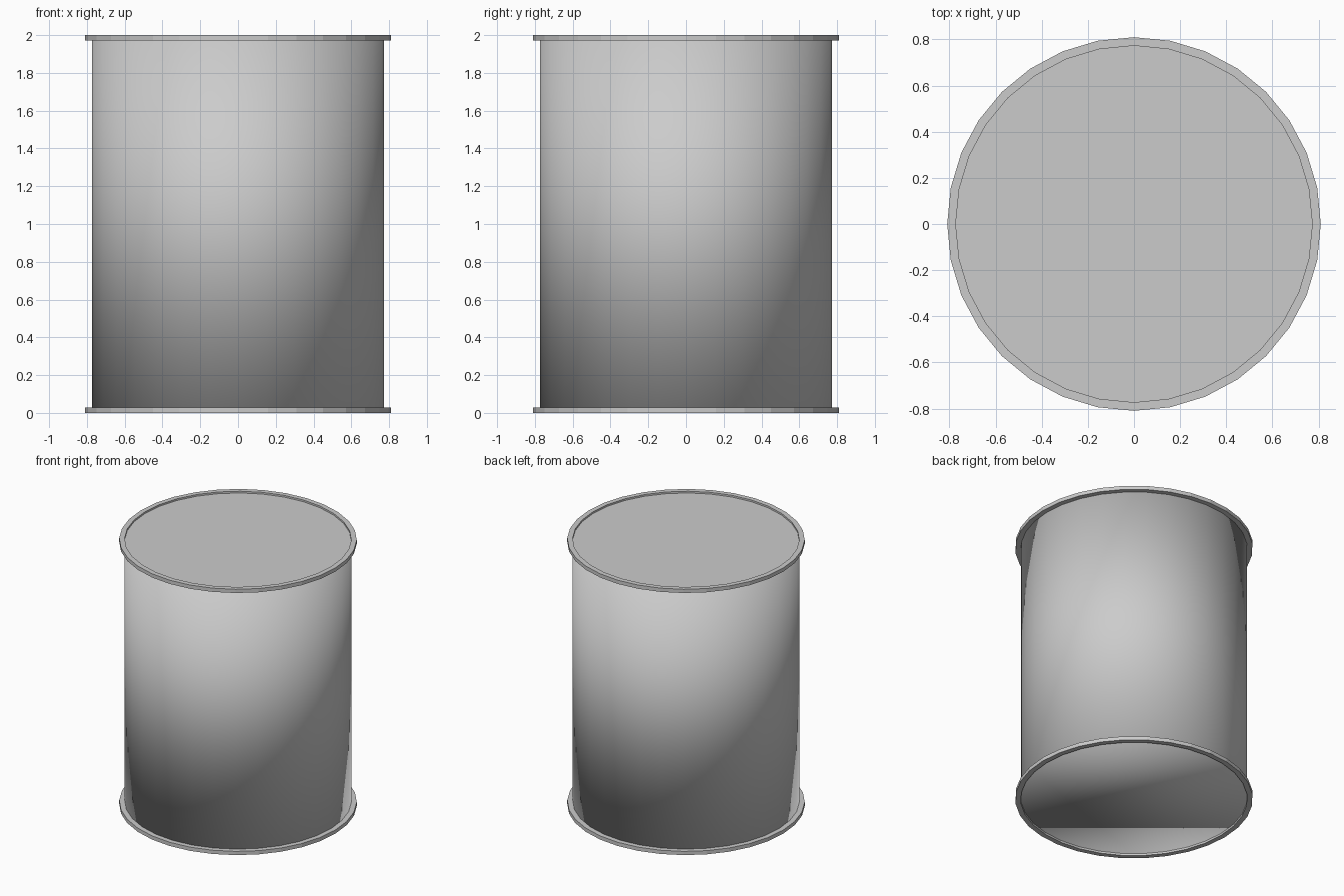
import bpy, bmesh, math

if "Cube" in bpy.data.objects:
    bpy.data.objects.remove(bpy.data.objects["Cube"])

SIDES = 32
R_BODY = 0.773
R_RIM = 0.81
RIM_H = 0.028
INSET = 0.015


def finish(bm, name, smooth=False):
    bmesh.ops.recalc_face_normals(bm, faces=bm.faces)
    for f in bm.faces:
        f.smooth = smooth
    mesh = bpy.data.meshes.new(name)
    bm.to_mesh(mesh)
    bm.free()
    obj = bpy.data.objects.new(name, mesh)
    bpy.context.collection.objects.link(obj)
    return obj


def circle(bm, r, z):
    step = math.tau / SIDES
    return [bm.verts.new((r * math.cos(i * step), r * math.sin(i * step), z))
            for i in range(SIDES)]


def bridge(bm, a, b):
    for i in range(SIDES):
        j = (i + 1) % SIDES
        bm.faces.new((a[i], a[j], b[j], b[i]))


def rim(name, z):
    # square-section ring with faceted sides
    bm = bmesh.new()
    section = [(R_BODY, z), (R_RIM, z), (R_RIM, z + RIM_H), (R_BODY, z + RIM_H)]
    loops = [circle(bm, r, h) for r, h in section]
    for k in range(4):
        bridge(bm, loops[k], loops[(k + 1) % 4])
    return finish(bm, name)


# can body: closed drum, fully smooth, ends set slightly inside the rims
bm = bmesh.new()
low = circle(bm, R_BODY, INSET)
high = circle(bm, R_BODY, 2 - INSET)
bridge(bm, low, high)
bm.faces.new(low)
bm.faces.new(high)
finish(bm, "can_body", smooth=True)

# flat lid lying on the top end
bm = bmesh.new()
bm.faces.new(circle(bm, R_BODY, 2 - INSET + 0.002))
lid = finish(bm, "lid")
if lid.data.polygons[0].normal.z < 0:
    lid.data.flip_normals()

# rims
rim("bottom_rim", 0)
rim("top_rim", 2 - RIM_H)
